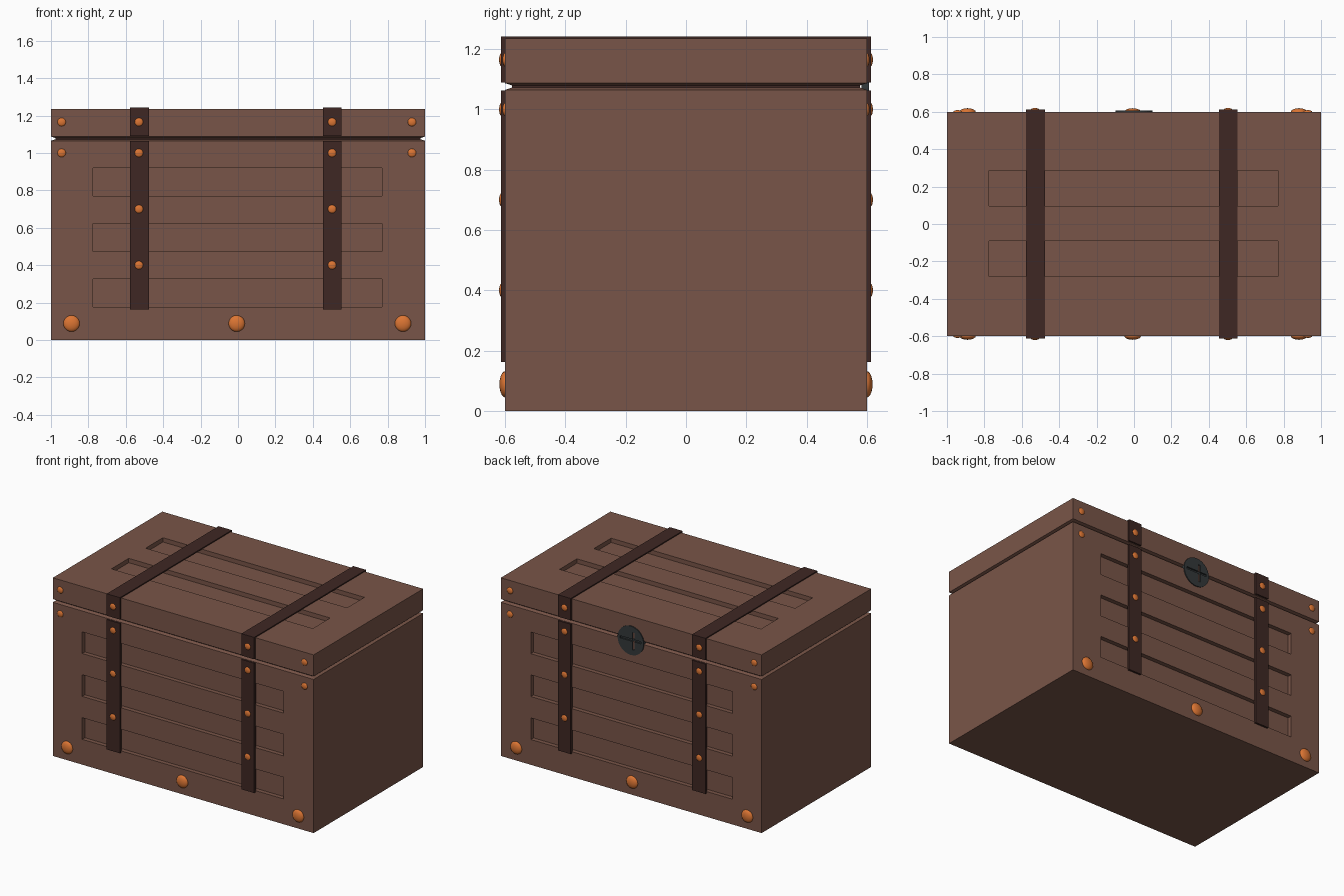
import bpy, bmesh
from mathutils import Matrix

if "Cube" in bpy.data.objects:
    bpy.data.objects.remove(bpy.data.objects["Cube"])


def material(name, hex_rgb):
    def lin(c):
        c /= 255
        return c / 12.92 if c <= 0.04045 else ((c + 0.055) / 1.055) ** 2.4
    m = bpy.data.materials.new(name)
    m.diffuse_color = (*[lin((hex_rgb >> s) & 255) for s in (16, 8, 0)], 1)
    m.use_nodes = True
    m.node_tree.nodes["Principled BSDF"].inputs["Base Color"].default_value = m.diffuse_color
    return m


WOOD = material("wood", 0x795548)
DARK = material("dark_leather", 0x3E2723)
COPPER = material("copper", 0xDC7533)
IRON = material("iron", 0x33383A)


def finish(bm, name, mat):
    bmesh.ops.recalc_face_normals(bm, faces=bm.faces)
    me = bpy.data.meshes.new(name)
    bm.to_mesh(me)
    bm.free()
    ob = bpy.data.objects.new(name, me)
    bpy.context.collection.objects.link(ob)
    if mat:
        me.materials.append(mat)
    return ob


def add_box(bm, x0, x1, y0, y1, z0, z1):
    mat = Matrix.Translation(((x0 + x1) / 2, (y0 + y1) / 2, (z0 + z1) / 2)) \
        @ Matrix.Diagonal((x1 - x0, y1 - y0, z1 - z0, 1))
    bmesh.ops.create_cube(bm, size=1, matrix=mat)


def boxes(name, mat, items):
    bm = bmesh.new()
    for b in items:
        add_box(bm, *b)
    return finish(bm, name, mat)


def stacked_box(name, mat, levels):
    # rectangular loft through (inset, z) levels
    bm = bmesh.new()
    rings = []
    for d, z in levels:
        x, y = 1 - d, 0.6 - d
        rings.append([bm.verts.new(p) for p in
                      ((-x, -y, z), (x, -y, z), (x, y, z), (-x, y, z))])
    for a, b in zip(rings, rings[1:]):
        for i in range(4):
            j = (i + 1) % 4
            bm.faces.new((a[i], a[j], b[j], b[i]))
    bm.faces.new(rings[0])
    bm.faces.new(rings[-1])
    return finish(bm, name, mat)


def carve(ob, items):
    cutter = boxes("cutter", None, items)
    cutter.hide_render = True
    mod = ob.modifiers.new("carve", 'BOOLEAN')
    mod.operation = 'DIFFERENCE'
    mod.solver = 'EXACT'
    mod.object = cutter
    bpy.context.view_layer.update()
    dg = bpy.context.evaluated_depsgraph_get()
    me = bpy.data.meshes.new_from_object(ob.evaluated_get(dg))
    ob.modifiers.clear()
    ob.data = me
    bpy.data.objects.remove(cutter)


PX0, PX1, DEPTH = -0.775, 0.77, 0.03

# chest body with three sunken panels on front and back
body = stacked_box("chest_body", WOOD, [(0, 0), (0, 1.065), (0.025, 1.073)])
carve(body, [(PX0, PX1, *sorted((s * (0.6 - DEPTH), s * 0.7)), z0, z0 + 0.15)
             for s in (-1, 1) for z0 in (0.175, 0.473, 0.77)])

# lid with two sunken panels on top
lid = stacked_box("lid", WOOD, [(0.025, 1.079), (0, 1.087), (0, 1.235)])
carve(lid, [(PX0, PX1, y0, y0 + 0.19, 1.235 - DEPTH, 1.3) for y0 in (-0.28, 0.095)])

# dark core showing in the seam
boxes("seam", DARK, [(-0.977, 0.977, -0.577, 0.577, 1.07, 1.082)])

# straps: strips on the body, a cap over the lid
for side, x0, x1 in (("left", -0.578, -0.476), ("right", 0.455, 0.553)):
    boxes(side + "_body_straps", DARK,
          [(x0, x1, *sorted((s * 0.595, s * 0.613)), 0.163, 1.063) for s in (-1, 1)])
    bm = bmesh.new()
    prof = [(-0.613, 1.09), (-0.613, 1.242), (0.613, 1.242), (0.613, 1.09),
            (0.598, 1.09), (0.598, 1.233), (-0.598, 1.233), (-0.598, 1.09)]
    f = bm.faces.new([bm.verts.new((x0, y, z)) for y, z in prof])
    ext = bmesh.ops.extrude_face_region(bm, geom=[f], use_keep_orig=True)
    bmesh.ops.translate(bm, vec=(x1 - x0, 0, 0),
                        verts=[v for v in ext["geom"] if isinstance(v, bmesh.types.BMVert)])
    finish(bm, side + "_lid_strap", DARK)


def studs(name, radius, base, height, spots):
    # flattened domes on the front and back
    bm = bmesh.new()
    for x, z in spots:
        for s in (-1, 1):
            bmesh.ops.create_uvsphere(
                bm, u_segments=20, v_segments=10, radius=1,
                matrix=Matrix.Translation((x, s * base, z))
                @ Matrix.Diagonal((radius, height, radius, 1))
                @ Matrix.Rotation(1.5707963, 4, 'X'))
    for f in bm.faces:
        f.smooth = True
    finish(bm, name, COPPER)


studs("strap_studs", 0.023, 0.611, 0.009,
      [(x, z) for x in (-0.53, 0.503) for z in (0.4, 0.7, 1.0, 1.165)])
studs("corner_studs", 0.023, 0.599, 0.01,
      [(x, z) for x in (-0.943, 0.93) for z in (1.0, 1.165)])
studs("base_studs", 0.044, 0.599, 0.02, [(x, 0.088) for x in (-0.89, -0.007, 0.882)])

# round iron lock plate on the back, with crossed slots
bm = bmesh.new()
bmesh.ops.create_cone(bm, cap_ends=True, segments=32, radius1=0.1, radius2=0.1, depth=0.025,
                      matrix=Matrix.Translation((0, 0.594, 1.07))
                      @ Matrix.Rotation(1.5707963, 4, 'X'))
lock = finish(bm, "lock_plate", IRON)
carve(lock, [(-0.03, -0.015, 0.596, 0.65, 1.01, 1.13)])
carve(lock, [(-0.08, 0.08, 0.596, 0.65, 1.067, 1.082)])
